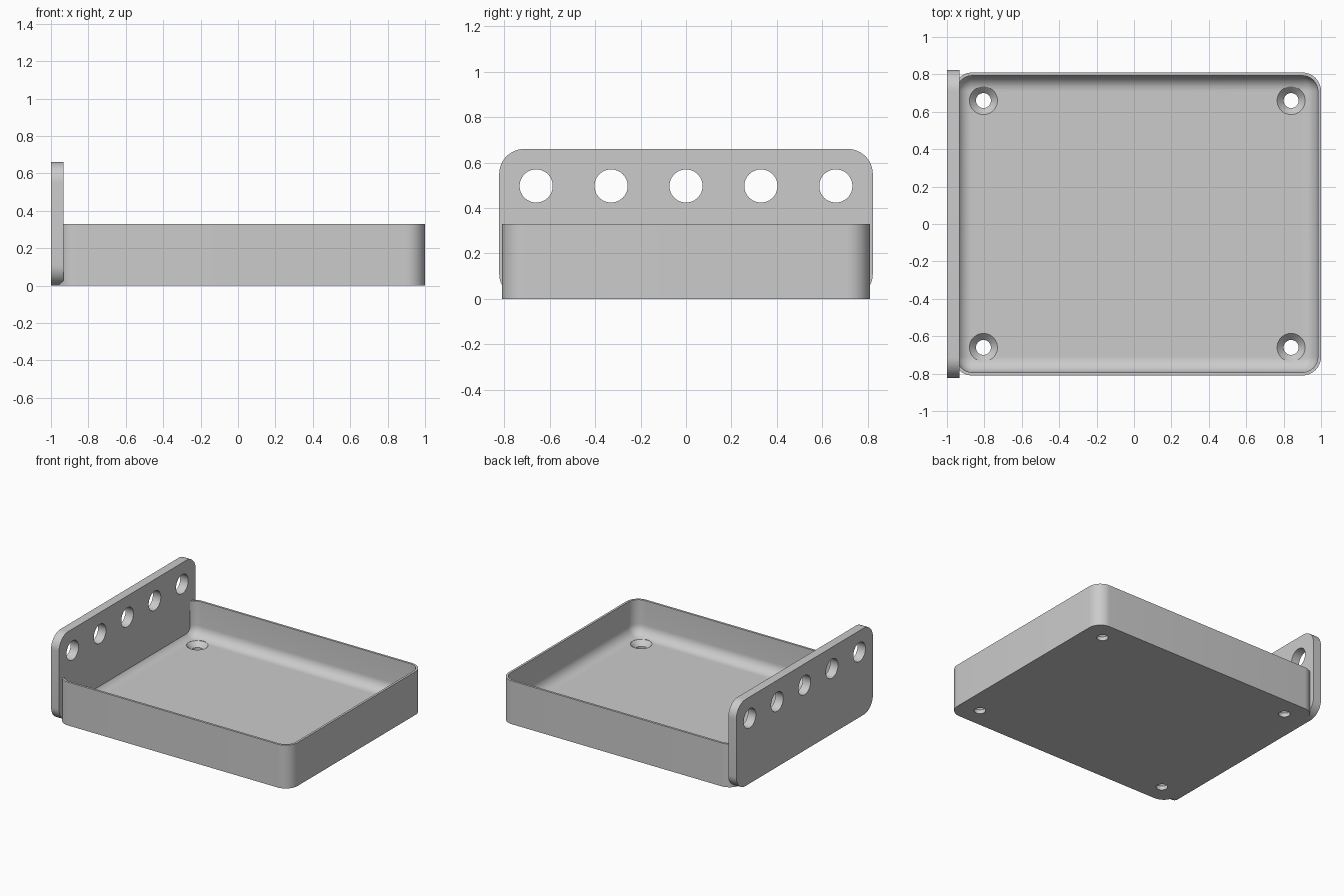
import bpy, bmesh
from math import sin, cos, pi, radians

cube = bpy.data.objects.get("Cube")
if cube:
    bpy.data.objects.remove(cube, do_unlink=True)

grey = bpy.data.materials.new("plain grey")
grey.use_nodes = True
colour = (0.6, 0.6, 0.6, 1)
grey.diffuse_color = colour
grey.node_tree.nodes["Principled BSDF"].inputs["Base Color"].default_value = colour


def rounded_rect(half_w, half_h, radius, steps=12):
    """Outline of a rounded rectangle, counter-clockwise."""
    points = []
    for k, (sx, sy) in enumerate(((1, 1), (-1, 1), (-1, -1), (1, -1))):
        for i in range(steps + 1):
            a = (k + i / steps) * pi / 2
            points.append((sx * (half_w - radius) + radius * cos(a),
                           sy * (half_h - radius) + radius * sin(a)))
    return points


def circle(x, y, radius, count=40):
    return [(x + radius * cos(2 * pi * i / count),
             y + radius * sin(2 * pi * i / count)) for i in range(count)]


def loft(name, rings):
    """Closed solid through rings of 3D points, listed from bottom to top."""
    bm = bmesh.new()
    loops = [[bm.verts.new(p) for p in ring] for ring in rings]
    for low, high in zip(loops, loops[1:]):
        for i in range(len(low)):
            j = (i + 1) % len(low)
            bm.faces.new((low[i], low[j], high[j], high[i]))
    bm.faces.new(loops[0][::-1])
    bm.faces.new(loops[-1])
    bmesh.ops.recalc_face_normals(bm, faces=bm.faces)
    mesh = bpy.data.meshes.new(name)
    bm.to_mesh(mesh)
    bm.free()
    mesh.materials.append(grey)
    obj = bpy.data.objects.new(name, mesh)
    bpy.context.collection.objects.link(obj)
    return obj


def at_height(outline, z, shift=0):
    return [(x + shift, y, z) for x, y in outline]


def activate(obj):
    bpy.ops.object.select_all(action="DESELECT")
    obj.select_set(True)
    bpy.context.view_layer.objects.active = obj


def cut(obj, cutter):
    cutter.hide_render = True
    activate(obj)
    mod = obj.modifiers.new("cut", "BOOLEAN")
    mod.operation, mod.solver, mod.object = "DIFFERENCE", "EXACT", cutter
    bpy.ops.object.modifier_apply(modifier=mod.name)
    bpy.data.objects.remove(cutter, do_unlink=True)


def smooth(obj):
    activate(obj)
    bpy.ops.object.shade_smooth_by_angle(angle=radians(30))


# Tray body
CX, HALF_X, HALF_Y, CORNER = 0.0175, 0.9825, 0.81, 0.1
HEIGHT, FLOOR, WALL, FILLET = 0.33, 0.066, 0.017, 0.08
outer = rounded_rect(HALF_X, HALF_Y, CORNER)
tray = loft("tray", [at_height(outer, z, CX) for z in (0, HEIGHT)])

# Hollow with a rounded transition from floor to walls
rings = []
for i in range(11):
    a = i / 10 * pi / 2
    inset = WALL + FILLET * (1 - sin(a))
    outline = rounded_rect(HALF_X - inset, HALF_Y - inset, CORNER - inset)
    rings.append(at_height(outline, FLOOR + FILLET * (1 - cos(a)), CX))
rings.append(at_height(outline, HEIGHT + 0.1, CX))
cut(tray, loft("hollow_cutter", rings))

# Countersunk screw holes in the floor
HOLE, SINK = 0.04, 0.075
for x in (-0.805, 0.84):
    for y in (-0.66, 0.66):
        steps = ((HOLE, -0.1), (HOLE, 0.03), (SINK, FLOOR), (SINK, 0.2))
        cut(tray, loft("screw_cutter", [at_height(circle(x, y, r), z) for r, z in steps]))
smooth(tray)

# Upright end plate with a row of round holes
PLATE_TOP, LEFT, RIGHT = 0.66, -1.0, -0.933


def upright(outline, x, lift):
    return [(x, y, z + lift) for y, z in outline]


shape = rounded_rect(0.823, PLATE_TOP / 2, 0.11)
plate = loft("end_plate", [upright(shape, x, PLATE_TOP / 2) for x in (LEFT, RIGHT)])
for k in range(-2, 3):
    ring = circle(k * 0.33, 0, 0.073, 48)
    cut(plate, loft("hole_cutter", [upright(ring, x, 0.497) for x in (LEFT - 0.1, RIGHT + 0.1)]))
smooth(plate)
